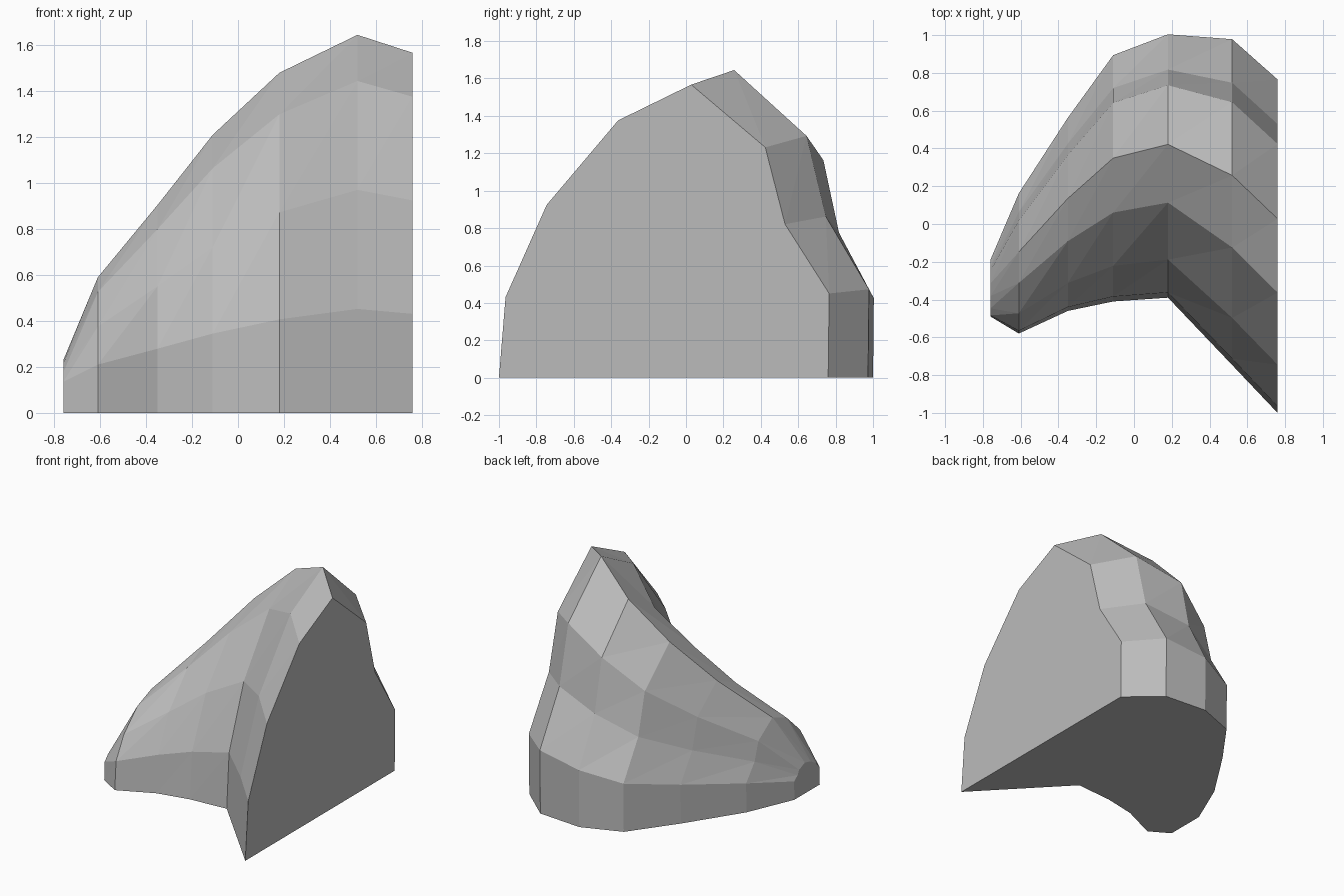
import bpy
import bmesh

cube = bpy.data.objects.get("Cube")
if cube:
    bpy.data.objects.remove(cube, do_unlink=True)

# One flat stone colour
stone = bpy.data.materials.new("stone_grey")
stone.use_nodes = True
colour = (0.5, 0.5, 0.5, 1)
stone.diffuse_color = colour
stone.node_tree.nodes["Principled BSDF"].inputs["Base Color"].default_value = colour

# Shared cross-section: (fraction of depth, fraction of height), front foot to back foot
profile = [(0, 0), (0.02, 0.275), (0.145, 0.59), (0.362, 0.878), (0.584, 1),
           (0.809, 0.786), (0.869, 0.524), (1.003, 0.2875), (1, 0)]

# Stations along the rock: x, front y, back y, ridge height, lift of the slopes
stations = [(-0.76, -0.49, -0.19, 0.23, 0.10),
            (-0.61, -0.58, 0.16, 0.59, 0.066),
            (-0.35, -0.46, 0.56, 0.905, 0.042),
            (-0.11, -0.41, 0.89, 1.21, 0.017),
            (0.18, -0.39, 1.0, 1.48, 0),
            (0.52, -0.747, 0.973, 1.645, 0),
            (0.76, -1.0, 0.76, 1.567, 0)]

bm = bmesh.new()
rings = []
for x, front, back, top, lift in stations:
    ring = []
    for depth, height in profile:
        z = top * height + lift * (1 - height) if height else 0
        ring.append(bm.verts.new((x, front + depth * (back - front), z)))
    rings.append(ring)

# Faceted skin between neighbouring sections
for a, b in zip(rings, rings[1:]):
    for j in range(len(profile) - 1):
        bm.faces.new((a[j], b[j], b[j + 1]))
        bm.faces.new((a[j], b[j + 1], a[j + 1]))
    # Underside strip
    bm.faces.new((a[0], a[-1], b[-1], b[0]))

# Flat end faces
bm.faces.new(rings[0])
bm.faces.new(rings[-1])
bmesh.ops.recalc_face_normals(bm, faces=bm.faces)

mesh = bpy.data.meshes.new("rock")
bm.to_mesh(mesh)
bm.free()
mesh.materials.append(stone)
rock = bpy.data.objects.new("rock", mesh)
bpy.context.collection.objects.link(rock)
